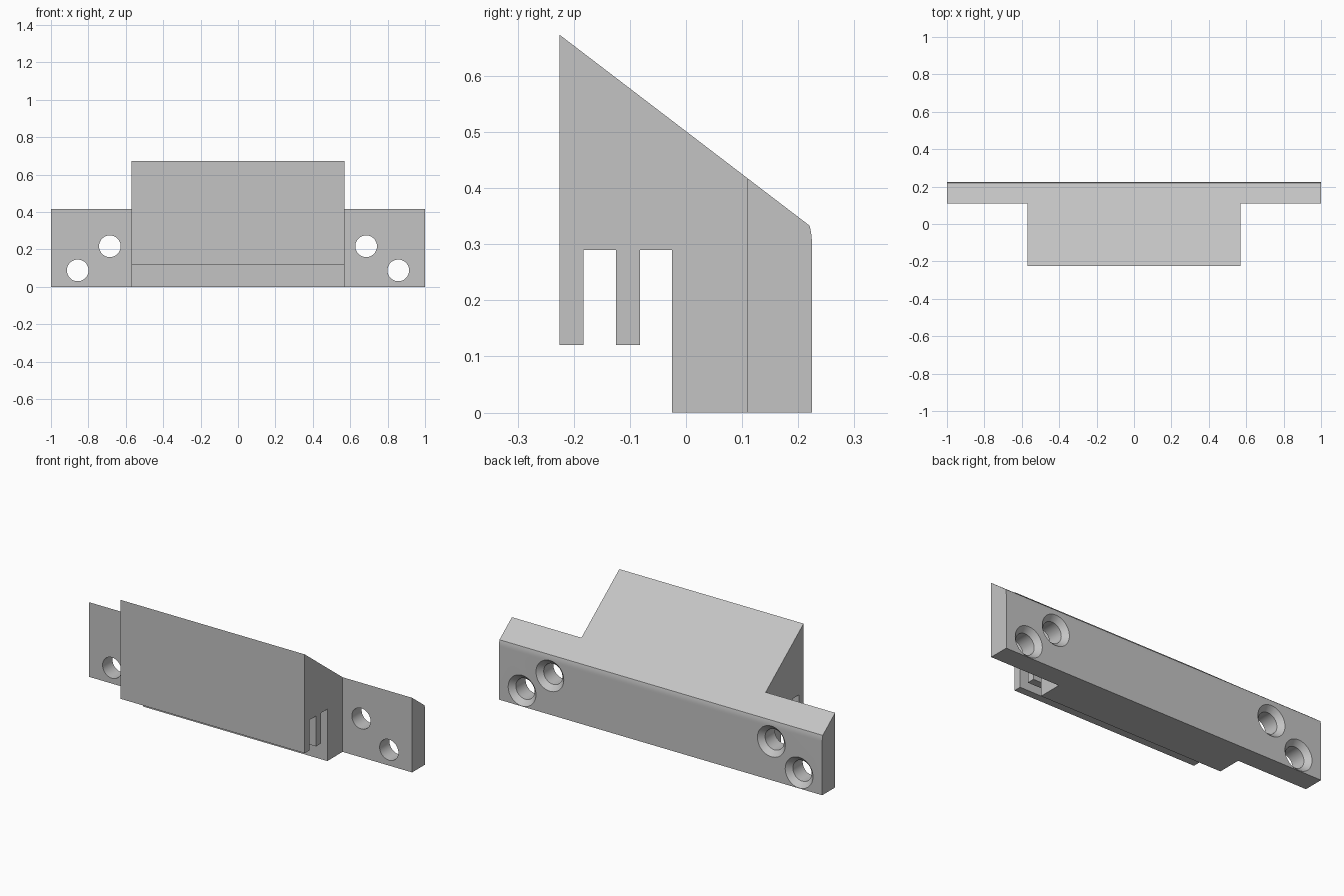
import bpy
import bmesh
import math
from mathutils import Matrix, Vector

cube = bpy.data.objects.get("Cube")
if cube:
    bpy.data.objects.remove(cube, do_unlink=True)

BACK = 0.2245        # back plane
FLANGE_FRONT = 0.11  # front plane of the side flanges
HALF_BLOCK = 0.57    # half width of the central block
HOLE_R, SINK_R = 0.058, 0.086

grey = bpy.data.materials.new("light_grey")
grey.use_nodes = True
grey.diffuse_color = (0.55, 0.55, 0.55, 1)
grey.node_tree.nodes["Principled BSDF"].inputs["Base Color"].default_value = grey.diffuse_color


def make_object(name, bm):
    bmesh.ops.recalc_face_normals(bm, faces=bm.faces)
    mesh = bpy.data.meshes.new(name)
    bm.to_mesh(mesh)
    bm.free()
    mesh.materials.append(grey)
    obj = bpy.data.objects.new(name, mesh)
    bpy.context.collection.objects.link(obj)
    return obj


def extrude_profile(name, profile, half_width):
    """Extrude a (y, z) outline along x."""
    bm = bmesh.new()
    face = bm.faces.new([bm.verts.new((-half_width, y, z)) for y, z in profile])
    side = bmesh.ops.extrude_face_region(bm, geom=[face])["geom"]
    moved = [v for v in side if isinstance(v, bmesh.types.BMVert)]
    bmesh.ops.translate(bm, verts=moved, vec=(2 * half_width, 0, 0))
    return make_object(name, bm)


def add_screw_hole(bm, x, z):
    """Turn a countersunk hole cutter about the y axis."""
    over = 0.01
    outline = [(0, 0), (HOLE_R, 0), (HOLE_R, BACK - (SINK_R - HOLE_R)),
               (SINK_R + over, BACK + over), (0, BACK + over)]
    verts = [bm.verts.new((x + r, y, z)) for r, y in outline]
    edges = [bm.edges.new(pair) for pair in zip(verts, verts[1:])]
    bmesh.ops.spin(bm, geom=verts + edges, cent=(x, 0, z), axis=(0, 1, 0),
                   angle=math.tau, steps=48)


def cut(target, cutter):
    mod = target.modifiers.new("cut", "BOOLEAN")
    mod.operation = "DIFFERENCE"
    mod.solver = "EXACT"
    mod.object = cutter
    cutter.hide_render = True
    bpy.ops.object.modifier_apply(modifier=mod.name)
    bpy.data.objects.remove(cutter, do_unlink=True)


# Side outline: rounded back edge, sloped top, two slots open downwards
R = 0.128
arc = [(BACK - R * (1 - math.cos(a)), 0.30 + R * math.sin(a))
       for a in (math.radians(15 * i / 6) for i in range(7))]
slots = [(-0.225, 0.12), (-0.183, 0.12), (-0.183, 0.29), (-0.125, 0.29),
         (-0.125, 0.12), (-0.082, 0.12), (-0.082, 0.29), (-0.025, 0.29)]
outline = [(-0.025, 0), (BACK, 0)] + arc + [(-0.225, 0.673)] + slots
bracket = extrude_profile("mounting_bracket", outline, 1.0)
bpy.context.view_layer.objects.active = bracket
bracket.select_set(True)

# Cut the sides back to thin flanges
bm = bmesh.new()
for side in (-1, 1):
    size = Vector((0.6, 1, 2))
    centre = Vector((side * (HALF_BLOCK + size.x / 2), FLANGE_FRONT - size.y / 2, 0.5))
    bmesh.ops.create_cube(bm, size=1, matrix=Matrix.Translation(centre) @ Matrix.Diagonal(size).to_4x4())
cut(bracket, make_object("flange_cutter", bm))

# Two countersunk screw holes in each flange
bm = bmesh.new()
for side in (-1, 1):
    for x, z in ((0.685, 0.217), (0.857, 0.088)):
        add_screw_hole(bm, side * x, z)
bmesh.ops.remove_doubles(bm, verts=bm.verts, dist=0.0001)
cut(bracket, make_object("screw_hole_cutter", bm))

bpy.ops.object.shade_smooth_by_angle(angle=math.radians(30))
